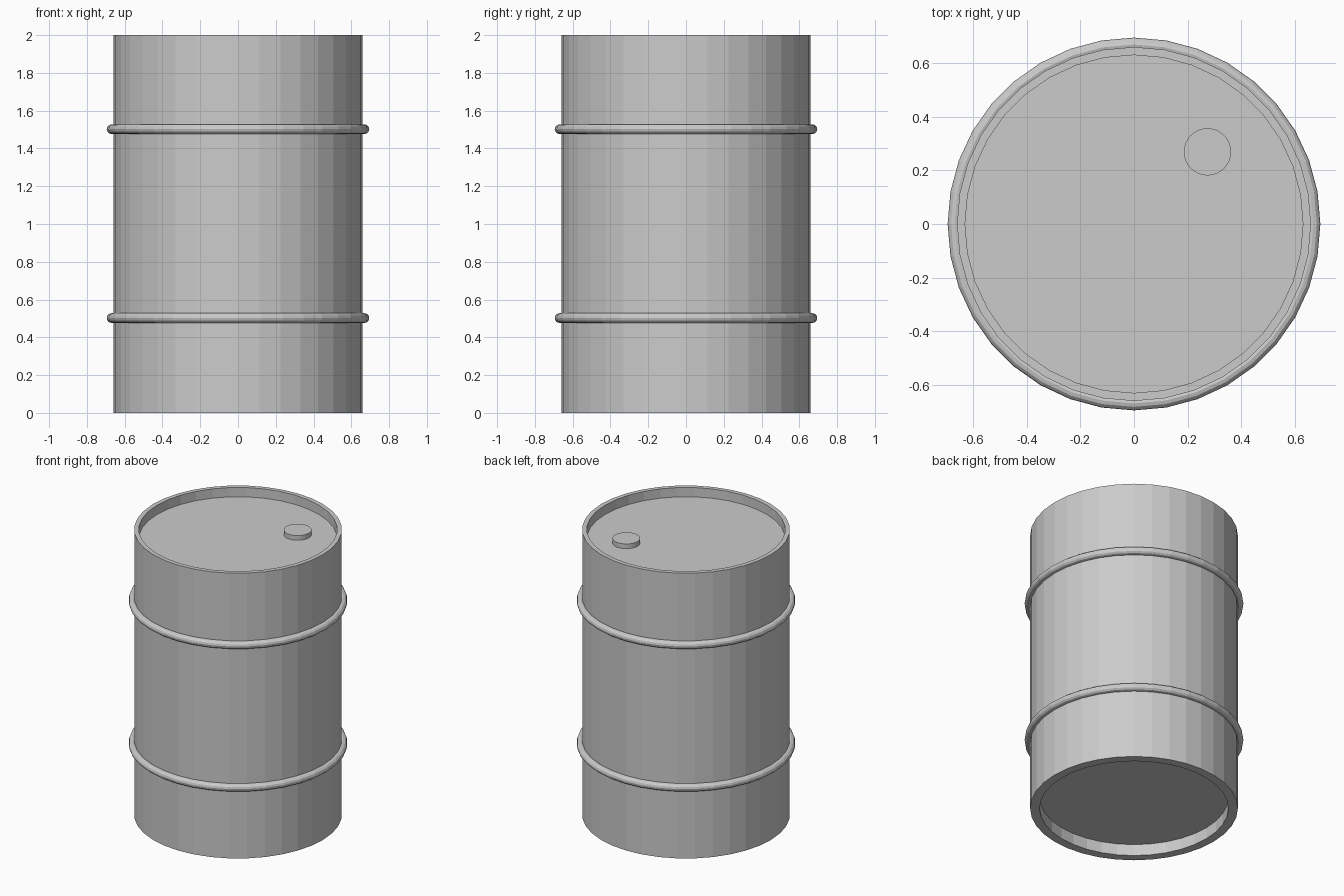
import bpy
from math import sin, cos, pi

if "Cube" in bpy.data.objects:
    bpy.data.objects.remove(bpy.data.objects["Cube"])

SIDES = 36


def lathe(name, profile, sides=SIDES, center=(0, 0), closed=False):
    """Revolve (radius, z) points about a vertical axis; open ends get n-gon caps."""
    n = len(profile)
    verts = [(r * sin(2 * pi * i / sides), -r * cos(2 * pi * i / sides), z)
             for i in range(sides) for r, z in profile]
    faces = []
    for i in range(sides):
        a, b = i * n, (i + 1) % sides * n
        for k in range(n if closed else n - 1):
            m = (k + 1) % n
            faces.append((a + k, b + k, b + m, a + m))
    if not closed:
        faces.append([i * n for i in reversed(range(sides))])
        faces.append([i * n + n - 1 for i in range(sides)])
    mesh = bpy.data.meshes.new(name)
    mesh.from_pydata(verts, [], faces)
    mesh.update()
    obj = bpy.data.objects.new(name, mesh)
    obj.location = (center[0], center[1], 0)
    bpy.context.collection.objects.link(obj)
    return obj


# Barrel body with recessed base and recessed lid
lathe("barrel_body", [(0.60, 0.08), (0.60, 0), (0.66, 0),
                      (0.66, 2), (0.63, 2), (0.63, 1.935)])

# Rolling hoops
for label, z in (("lower", 0.502), ("upper", 1.502)):
    ring = [(0.669 + 0.026 * cos(2 * pi * k / 12), z + 0.026 * sin(2 * pi * k / 12))
            for k in range(12)]
    lathe(label + "_hoop", ring, closed=True)

# Filler cap on the lid
lathe("filler_cap", [(0.088, 1.93), (0.088, 1.968)], sides=32, center=(0.274, 0.269))
